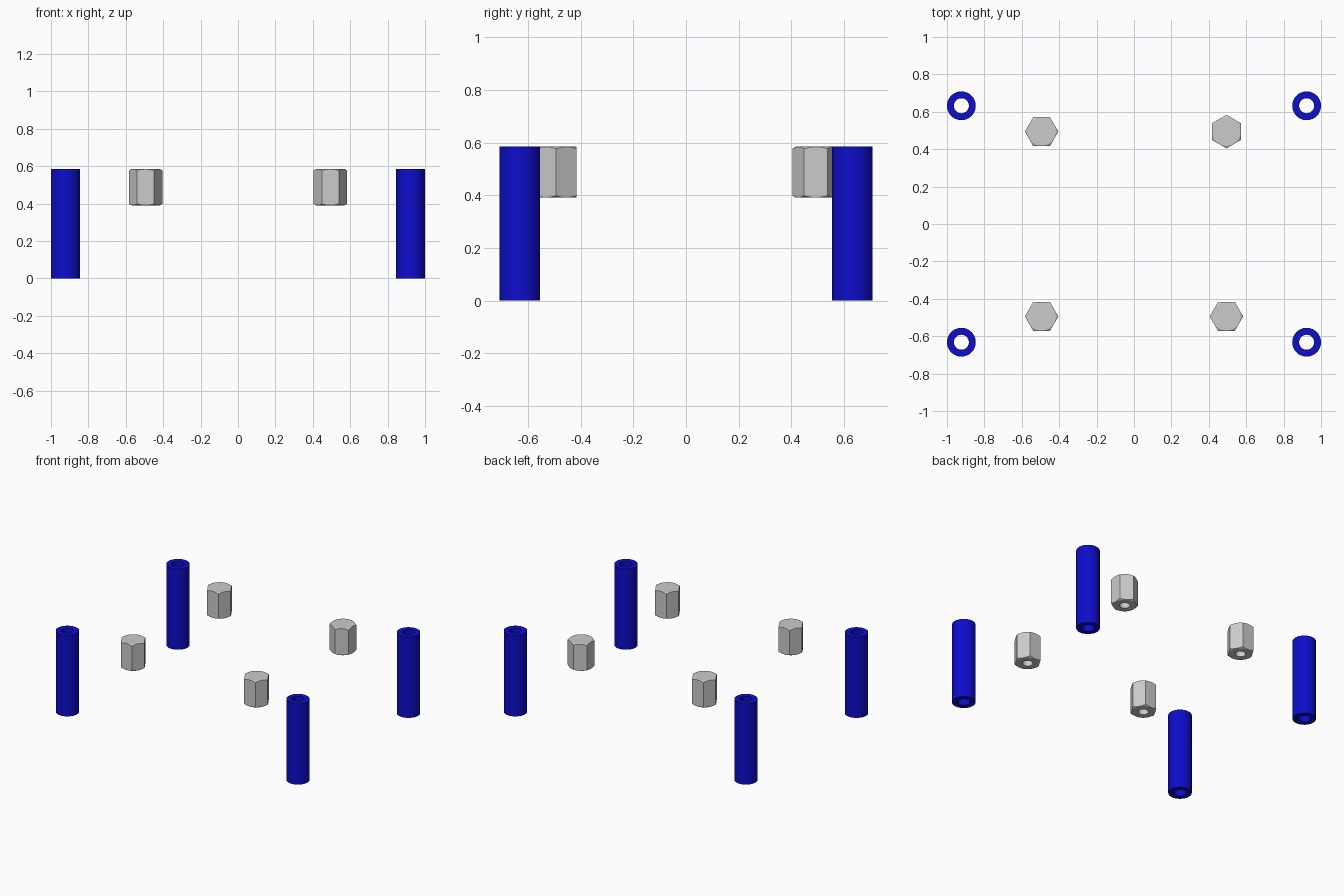
import bpy, bmesh, math

if "Cube" in bpy.data.objects:
    bpy.data.objects.remove(bpy.data.objects["Cube"])

TOP = 0.585
NUT_H, NUT_R = 0.194, 0.0895


def lathe(name, profile, segs=64):
    """Revolve a closed (r, z) profile around z."""
    bm = bmesh.new()
    verts = [bm.verts.new((r, 0, z)) for r, z in profile]
    edges = [bm.edges.new((verts[i], verts[(i + 1) % len(verts)]))
             for i in range(len(verts))]
    bmesh.ops.spin(bm, geom=verts + edges, cent=(0, 0, 0), axis=(0, 0, 1),
                   angle=2 * math.pi, steps=segs, use_merge=True)
    bmesh.ops.remove_doubles(bm, verts=bm.verts, dist=1e-5)
    loose = [e for e in bm.edges if not e.link_faces]
    bmesh.ops.delete(bm, geom=loose, context='EDGES')
    bmesh.ops.recalc_face_normals(bm, faces=bm.faces)
    mesh = bpy.data.meshes.new(name)
    bm.to_mesh(mesh)
    bm.free()
    return mesh


def place(name, mesh, loc, turn=0.0):
    ob = bpy.data.objects.new(name, mesh)
    ob.location = loc
    ob.rotation_euler.z = turn
    bpy.context.collection.objects.link(ob)
    return ob


def smooth(ob):
    bpy.ops.object.select_all(action='DESELECT')
    ob.select_set(True)
    bpy.context.view_layer.objects.active = ob
    bpy.ops.object.shade_smooth_by_angle(angle=math.radians(20))


# Hollow blue spacer tube
tube = lathe("spacer_tube", [(0.04, 0), (0.077, 0), (0.077, TOP), (0.04, TOP)])
blue = bpy.data.materials.new("blue")
blue.diffuse_color = (0.004, 0.004, 0.6, 1)
blue.use_nodes = True
blue.node_tree.nodes["Principled BSDF"].inputs["Base Color"].default_value = blue.diffuse_color
tube.materials.append(blue)

# Hexagonal standoff: hex prism trimmed by a chamfered body with a blind bore
body = place("standoff_trim", lathe("standoff_trim", [
    (0, 0.15), (0.034, 0.15), (0.034, 0), (0.076, 0), (0.1, 0.014),
    (0.1, NUT_H - 0.014), (0.076, NUT_H), (0, NUT_H)]), (0, 0, 0))
bpy.ops.mesh.primitive_cylinder_add(vertices=6, radius=NUT_R, depth=0.4,
                                    location=(0, 0, NUT_H / 2),
                                    rotation=(0, 0, math.radians(30)))
bpy.ops.object.transform_apply(location=True, rotation=True)
hexagon = bpy.context.object
trim = hexagon.modifiers.new("trim", 'BOOLEAN')
trim.operation, trim.solver, trim.object = 'INTERSECT', 'EXACT', body
bpy.ops.object.modifier_apply(modifier="trim")
nut = hexagon.data
nut.name = "hex_standoff"
for ob in (body, hexagon):
    bpy.data.objects.remove(ob)

# One tube and one standoff at each corner
for sx, side in ((-1, "left"), (1, "right")):
    for sy, end in ((-1, "front"), (1, "back")):
        t = place(f"spacer_tube_{end}_{side}", tube, (0.923 * sx, 0.632 * sy, 0))
        turned = sx > 0 and sy > 0      # this one is turned by half a flat
        n = place(f"hex_standoff_{end}_{side}", nut,
                  (0.494 * sx, 0.494 * sy, TOP - NUT_H),
                  math.radians(30) if turned else 0)
        n.rotation_euler.z += 0.0
smooth(t)
smooth(n)
